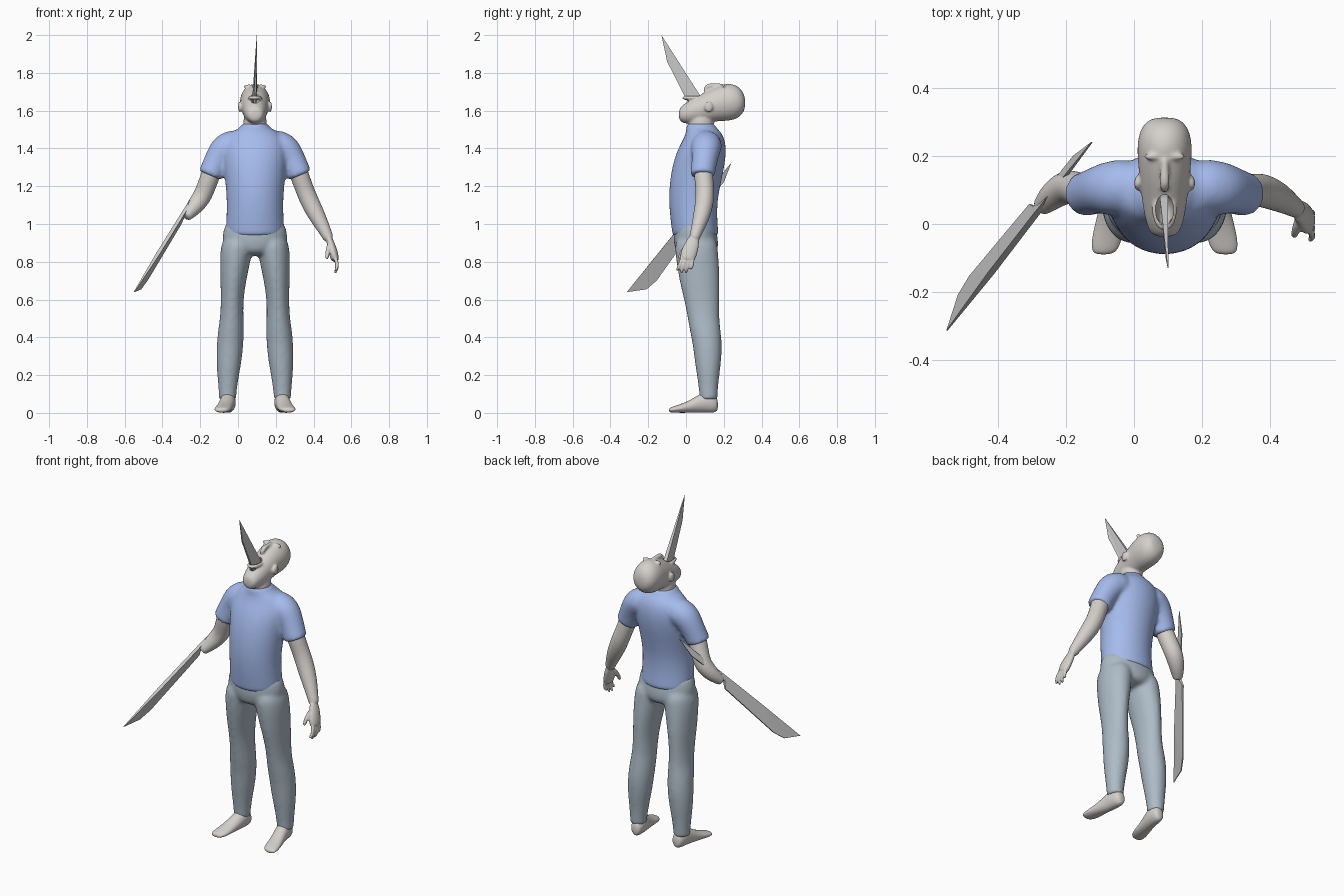
import bpy, bmesh, math
from mathutils import Vector, Matrix

CX = 0.09  # body symmetry plane


def mat(name, rgb):
    m = bpy.data.materials.new(name)
    m.diffuse_color = (*rgb, 1)
    return m


SKIN = mat("skin", (0.66, 0.63, 0.60))
BLUE = mat("shirt_blue", (0.38, 0.50, 0.85))
GREY = mat("trouser_grey", (0.42, 0.50, 0.57))
X, Y, Z = Vector((1, 0, 0)), Vector((0, 1, 0)), Vector((0, 0, 1))


def loft(bm, rings, n=16):
    """Skin rings of (centre, u, v, ru, rv) and cap both ends."""
    loops = []
    for c, u, v, ru, rv in rings:
        loops.append([bm.verts.new(Vector(c) + u * ru * math.cos(2 * math.pi * i / n)
                                   + v * rv * math.sin(2 * math.pi * i / n)) for i in range(n)])
    for a, b in zip(loops, loops[1:]):
        for i in range(n):
            bm.faces.new((a[i], a[(i + 1) % n], b[(i + 1) % n], b[i]))
    bm.faces.new(loops[0])
    bm.faces.new(loops[-1])


def tube(bm, pts, n=12, flat=1.0):
    """Tube through (x, y, z, r); flat scales the sideways radius."""
    P = [Vector(p[:3]) for p in pts]
    rings = []
    for i, p in enumerate(P):
        d = (P[min(i + 1, len(P) - 1)] - P[max(i - 1, 0)]).normalized()
        v = (Y - d * Y.dot(d)).normalized()
        rings.append((p, d.cross(v), v, pts[i][3] * flat, pts[i][3]))
    loft(bm, rings, n)


def stack_z(bm, rows, cx=None):
    """Rows of (z, x, half x, y front, y back)."""
    loft(bm, [((x, (a + b) / 2, z), X, Y, h, (b - a) / 2) for z, x, h, a, b in rows])


def stack_y(bm, rows):
    """Rows of (y, x, half x, z low, z high)."""
    loft(bm, [((x, y, (a + b) / 2), X, Z, h, (b - a) / 2) for y, x, h, a, b in rows])


def ball(bm, c, r):
    m = Matrix.Translation(c) @ Matrix.Diagonal((*r, 1))
    bmesh.ops.create_uvsphere(bm, u_segments=20, v_segments=14, radius=1, matrix=m)


def mirror_pts(pts):
    return [(2 * CX - p[0], *p[1:]) for p in pts]


def mirror_rows(rows):
    return [(r[0], 2 * CX - r[1], *r[2:]) for r in rows]


def finish(bm, name, material=None, voxel=0, smooth=True, relax=5):
    bmesh.ops.recalc_face_normals(bm, faces=bm.faces)
    me = bpy.data.meshes.new(name)
    bm.to_mesh(me)
    bm.free()
    ob = bpy.data.objects.new(name, me)
    bpy.context.collection.objects.link(ob)
    if material:
        me.materials.append(material)
    if smooth:
        for p in me.polygons:
            p.use_smooth = True
        s = ob.modifiers.new("subsurf", 'SUBSURF')
        s.levels = s.render_levels = 2
    if voxel:
        r = ob.modifiers.new("blend", 'REMESH')
        r.mode, r.voxel_size, r.use_smooth_shade = 'VOXEL', voxel, True
        s = ob.modifiers.new("relax", 'SMOOTH')
        s.factor, s.iterations = 0.5, relax
    return ob


# shirt: torso, collar and sleeves blended together
bm = bmesh.new()
stack_z(bm, [(0.93, CX, .155, -.075, .175), (0.95, CX, .16, -.075, .175),
             (1.02, CX, .155, -.085, .168), (1.12, CX, .152, -.094, .168),
             (1.22, CX, .160, -.09, .188), (1.32, CX, .172, -.073, .21),
             (1.40, CX, .178, -.045, .216), (1.46, CX, .160, -.01, .205),
             (1.495, CX, .115, .0, .18), (1.51, CX, .076, .0, .16),
             (1.54, CX, .073, .0, .155)])
sleeve = [(.16, .11, 1.42, .075), (.21, .11, 1.42, .085), (.255, .105, 1.40, .083),
          (.288, .1, 1.345, .071), (.315, .09, 1.285, .068), (.325, .088, 1.262, .068),
          (.328, .088, 1.255, .066)]
tube(bm, sleeve)
tube(bm, mirror_pts(sleeve))
finish(bm, "shirt", BLUE, 0.011)

# trousers: hips and legs blended together
bm = bmesh.new()
stack_z(bm, [(1.02, CX, .15, -.055, .145), (0.98, CX, .168, -.065, .16),
             (0.92, CX, .18, -.07, .172), (0.87, CX, .16, -.062, .175),
             (0.83, CX, .09, -.04, .15)])
leg = [(.95, .175, .085, -.06, .165), (.85, .19, .087, -.06, .172), (.78, .197, .079, -.05, .178),
       (.70, .205, .070, -.037, .18), (.60, .211, .060, -.012, .177), (.50, .213, .063, .008, .177),
       (.44, .217, .070, .018, .185), (.36, .222, .072, .035, .192), (.27, .228, .068, .045, .188),
       (.18, .233, .056, .06, .175), (.10, .235, .047, .07, .168), (.075, .235, .047, .07, .168),
       (.07, .235, .045, .072, .165)]
stack_z(bm, leg)
stack_z(bm, mirror_rows(leg))
finish(bm, "trousers", GREY, 0.011)

# feet
foot = [(.17, .228, .022, .012, .07), (.15, .229, .036, .0, .10), (.11, .232, .042, .0, .115),
        (.07, .237, .042, .0, .10), (.02, .248, .042, .0, .066), (-.04, .259, .046, .0, .043),
        (-.075, .266, .040, .001, .033), (-.09, .27, .025, .005, .024)]
for name, rows in (("left_foot", foot), ("right_foot", mirror_rows(foot))):
    bm = bmesh.new()
    stack_y(bm, rows)
    finish(bm, name, SKIN)

# left arm with hand
bm = bmesh.new()
tube(bm, [(.30, .09, 1.33, .05), (.325, .092, 1.26, .053), (.35, .1, 1.19, .050),
          (.378, .1, 1.12, .052), (.425, .08, 1.03, .046), (.468, .052, .95, .031),
          (.485, .04, .91, .029)])
tube(bm, [(.478, .044, .935, .028), (.490, .035, .90, .038), (.503, .018, .855, .046),
          (.512, .008, .82, .042), (.515, .004, .805, .036)], flat=.55)
for k, (dy, tip) in enumerate([(-.032, .755), (-.011, .735), (.011, .738), (.032, .765)]):
    tube(bm, [(.511, .01 + dy * .8, .835, .011), (.526, .002 + dy, .79, .0115),
              (.523, -.008 + dy * 1.1, .762, .010), (.512, -.014 + dy * 1.1, tip, .008)], n=8)
tube(bm, [(.487, .02, .90, .015), (.478, -.012, .865, .015), (.472, -.03, .835, .012),
          (.47, -.036, .812, .009)], n=8)
finish(bm, "left_arm", SKIN, 0.005, relax=4)

# right arm, ending at the blade
bm = bmesh.new()
tube(bm, [(-.12, .09, 1.33, .05), (-.145, .092, 1.26, .053), (-.17, .105, 1.19, .051),
          (-.195, .112, 1.135, .052), (-.235, .088, 1.085, .045), (-.265, .058, 1.05, .032),
          (-.277, .046, 1.035, .026)])
finish(bm, "right_arm", SKIN)

# head thrown back, with neck, nose, brows, lips and ears
bm = bmesh.new()
stack_z(bm, [(1.47, CX, .066, .01, .15), (1.53, CX, .063, .01, .148), (1.60, CX, .06, .015, .15)])
stack_y(bm, [(-.038, CX, .026, 1.555, 1.605), (-.025, CX, .046, 1.535, 1.625),
             (.02, CX, .060, 1.528, 1.658), (.07, CX, .068, 1.53, 1.682),
             (.12, CX, .074, 1.535, 1.712), (.17, CX, .079, 1.543, 1.732),
             (.22, CX, .083, 1.543, 1.748), (.265, CX, .078, 1.553, 1.738),
             (.295, CX, .062, 1.575, 1.713), (.314, CX, .035, 1.61, 1.672)])
tube(bm, [(CX, .20, 1.735, .012), (CX, .16, 1.732, .013), (CX, .125, 1.733, .017),
          (CX, .105, 1.722, .014), (CX, .10, 1.70, .012)], n=8)
for s in (-1, 1):
    ball(bm, (CX + s * .034, .198, 1.728), (.028, .010, .012))
    ball(bm, (CX + s * .080, .12, 1.62), (.010, .022, .030))
ball(bm, (CX, .04, 1.668), (.038, .062, .016))
head = finish(bm, "head", SKIN, 0.006)

# open mouth cavity
bm = bmesh.new()
ball(bm, (CX, .042, 1.668), (.027, .048, .065))
cutter = finish(bm, "mouth_cutter", SKIN)
cutter.hide_render = True
cutter.display_type = 'WIRE'
cut = head.modifiers.new("mouth", 'BOOLEAN')
cut.operation, cut.object = 'DIFFERENCE', cutter


def blade(name, pts, normal):
    """Flat blade from (point, half thickness) outline."""
    bm = bmesh.new()
    a = [bm.verts.new(p + normal * t) for p, t in pts]
    b = [bm.verts.new(p - normal * t) for p, t in pts]
    bm.faces.new(a)
    bm.faces.new(b[::-1])
    for i in range(len(a)):
        j = (i + 1) % len(a)
        bm.faces.new((a[i], b[i], b[j], a[j]))
    bmesh.ops.triangulate(bm, faces=[f for f in bm.faces if len(f.verts) > 4])
    return finish(bm, name, smooth=False)


# long blade through the right arm: outline as (along, across, half thickness)
tip = Vector((-.55, -.313, .64))
d = Vector((.435, .565, .70)).normalized()
w = Vector((-.03, .79, -.62))
w = (w - d * w.dot(d)).normalized()
outline = [(0, 0, .002), (.085, .072, .003), (.164, .085, .004), (.57, .062, .005),
           (.60, .030, .008), (.86, .034, .003), (.98, 0, .002), (.61, .0, .009), (.30, .0, .010)]
blade("arm_blade", [(tip + d * a + w * c, t) for a, c, t in outline], d.cross(w))

# blade standing out of the mouth
pts = [((.100, -.13, 2.0), .001), ((.097, -.10, 1.86), .004), ((.088, .012, 1.64), .006),
       ((.087, .032, 1.60), .007), ((.087, .092, 1.63), .012), ((.088, .078, 1.675), .012)]
blade("mouth_blade", [(Vector(p), t) for p, t in pts], X)
